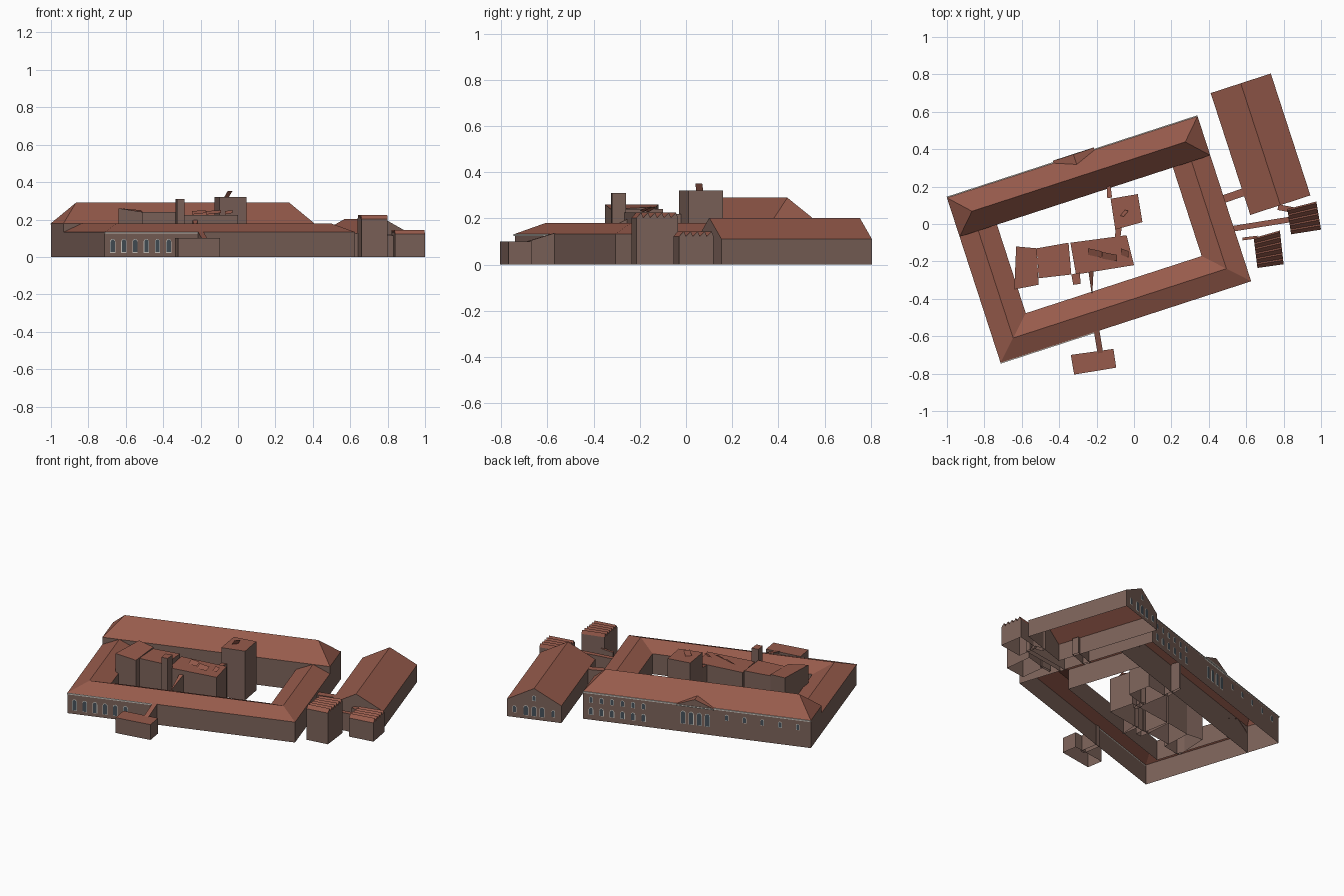
import bpy, bmesh, math
from mathutils import Vector

if "Cube" in bpy.data.objects:
    bpy.data.objects.remove(bpy.data.objects["Cube"])


def material(name, rgb):
    m = bpy.data.materials.new(name)
    m.diffuse_color = (*rgb, 1)
    m.use_nodes = True
    m.node_tree.nodes["Principled BSDF"].inputs["Base Color"].default_value = m.diffuse_color
    return m


WALL = material("brown wall", (0.20, 0.122, 0.10))
ROOF = material("red roof", (0.31, 0.105, 0.072))
TRIM = material("pale trim", (0.60, 0.57, 0.52))
GLASS = material("slate glass", (0.06, 0.08, 0.10))

# The main complex is turned 18 degrees; a runs east, b runs south
U, S = Vector((0.951, 0.309)), Vector((0.309, -0.951))


def frame(ox, oy):
    return lambda a, b: Vector((ox, oy)) + U * a + S * b


Q = frame(-1.0, 0.14)


def build(name, verts, faces, mats=(WALL, ROOF)):
    bm = bmesh.new()
    vs = [bm.verts.new(v) for v in verts]
    for f in faces:
        bm.faces.new([vs[i] for i in f])
    bmesh.ops.recalc_face_normals(bm, faces=bm.faces)
    bm.normal_update()
    # roof colour on every face that is not upright
    for f in bm.faces:
        f.material_index = 1 if len(mats) > 1 and abs(f.normal.z) > 0.2 else 0
    me = bpy.data.meshes.new(name)
    bm.to_mesh(me)
    bm.free()
    ob = bpy.data.objects.new(name, me)
    bpy.context.collection.objects.link(ob)
    for m in mats:
        me.materials.append(m)
    return ob


def block(name, pts, top, z0=0.0, mats=(WALL, ROOF)):
    """Open-bottomed block; top is one height or one per corner."""
    n = len(pts)
    tops = top if isinstance(top, (list, tuple)) else [top] * n
    verts = [(p[0], p[1], z0) for p in pts] + [(p[0], p[1], t) for p, t in zip(pts, tops)]
    faces = [(i, (i + 1) % n, (i + 1) % n + n, i + n) for i in range(n)]
    return build(name, verts, faces + [tuple(range(n, 2 * n))], mats)


def strip(name, p, q, width, za, zb, z0=0.0, end_width=None):
    """Straight corridor between two points."""
    p, q = Vector(p), Vector(q)
    side = Vector((p.y - q.y, q.x - p.x)).normalized()
    s0, s1 = side * width / 2, side * (end_width or width) / 2
    return block(name, [p + s0, p - s0, q - s1, q + s1], [za, za, zb, zb], z0)


def hipped(name, f, la, lb, inset, eave, ridge):
    c = [(0, 0), (la, 0), (la, lb), (0, lb)]
    verts = [(*f(*p), 0) for p in c] + [(*f(*p), eave) for p in c]
    verts += [(*f(inset, lb / 2), ridge), (*f(la - inset, lb / 2), ridge)]
    faces = [(i, (i + 1) % 4, (i + 1) % 4 + 4, i + 4) for i in range(4)]
    return build(name, verts, faces + [(4, 5, 9, 8), (6, 7, 8, 9), (5, 6, 9), (7, 4, 8)])


def sawtooth(name, pts, z, rise, teeth):
    """Block whose roof is a row of ridges; pts run NW, NE, SE, SW."""
    nw, ne, se, sw = [Vector(p) for p in pts]
    west, east = [(nw, 0)], [(ne, 0)]
    for i in range(teeth):
        for t, h in ((i / teeth, z), ((i + 0.3) / teeth, z + rise)):
            west.append((nw.lerp(sw, t), h))
            east.append((ne.lerp(se, t), h))
    west += [(sw, z), (sw, 0)]
    east += [(se, z), (se, 0)]
    n = len(west)
    verts = [(*p, h) for p, h in west + east]
    faces = [(i, i + 1, i + 1 + n, i + n) for i in range(n - 1)]
    return build(name, verts, faces + [tuple(range(n)), tuple(range(n, 2 * n))])


def windows(name, f, out, items):
    """Arched frames and panes lying on a wall; f maps distance to a point."""
    for part, grow, off, mat in (("frames", 0.003, 0.002, TRIM), ("panes", 0, 0.004, GLASS)):
        verts, faces = [], []
        for s, z, w, h in items:
            r = w / 2 + grow
            prof = [(-r, z - grow), (r, z - grow)]
            prof += [(r * math.cos(k * math.pi / 6), z + h - w / 2 + r * math.sin(k * math.pi / 6))
                     for k in range(7)]
            idx = list(range(len(verts), len(verts) + len(prof)))
            verts += [(*(f(s + x) + out * off), y) for x, y in prof]
            a, b, c = [Vector(verts[idx[k]]) for k in (0, 1, 2)]
            if (b - a).cross(c - b).dot(Vector((out.x, out.y, 0))) < 0:
                idx.reverse()
            faces.append(idx)
        me = bpy.data.meshes.new(name + "_" + part)
        me.from_pydata(verts, [], faces)
        me.materials.append(mat)
        bpy.context.collection.objects.link(bpy.data.objects.new(name + "_" + part, me))


# Tall north wing with hipped roof
hipped("north_wing", Q, 1.409, 0.219, 0.105, 0.18, 0.29)

# Lower west, south and east wings around the courtyard
rows = []
for d, zs in ((0, (0, 0.133)), (0.105, (0.18,)), (0.21, (0.133, 0))):
    path = [(d, 0.217), (d, 0.927 - d), (1.409 - d, 0.927 - d), (1.409 - d, 0.217)]
    rows += [[(*Q(*p), z) for p in path] for z in zs]
build("courtyard_wings", [v for r in rows for v in r],
      [(r * 4 + i, r * 4 + i + 1, r * 4 + i + 5, r * 4 + i + 4) for r in range(4) for i in range(3)])

# Gabled hall to the north-east, ridge running north to south
H = frame(0.41, 0.70)
hipped("gabled_hall", lambda a, b: H(b, a), 0.685, 0.338, 0, 0.112, 0.203)

# Small gable over the north front
dorm = [(0.60, -0.012, 0.18), (0.83, -0.012, 0.18), (0.715, -0.012, 0.225),
        (0.715, 0.045, 0.225), (0.60, 0.0, 0.18), (0.83, 0.0, 0.18)]
build("north_gable", [(*Q(a, b), z) for a, b, z in dorm],
      [(0, 1, 2), (0, 2, 3, 4), (1, 5, 3, 2), (0, 4, 5, 1)])


# Pale cornices
def cornice(name, f, s0, s1, d0, d1, z):
    block(name, [f(s0, d0), f(s1, d0), f(s1, d1), f(s0, d1)], z + 0.008, z, (TRIM,))


cornice("north_cornice", Q, 0, 1.409, -0.006, 0.0, 0.172)
cornice("gable_cornice", Q, 0.6, 0.83, -0.014, 0.0, 0.171)
cornice("south_cornice", Q, 0, 0.53, 0.927, 0.932, 0.125)

# Windows on the three decorated fronts
windows("south_window", lambda s: Q(s, 0.927), S,
        [(0.045 + 0.063 * i, 0.025, 0.024, 0.068) for i in range(6)])
north = [(0.64 + 0.05 * i, 0.055, 0.026, 0.08) for i in range(4)]
for i in range(6):
    north += [(1.36 - 0.065 * i, 0.035, 0.022, 0.045), (1.36 - 0.065 * i, 0.115, 0.018, 0.035)]
for i in range(5):
    north += [(0.08 + 0.11 * i, 0.11, 0.018, 0.035)]
windows("north_window", lambda s: Q(s, 0), -S, north)
windows("hall_window", lambda s: H(s, 0), -S,
        [(0.119 + 0.05 * i, 0.025, 0.026, 0.06) for i in range(3)]
        + [(0.05, 0.035, 0.018, 0.04), (0.29, 0.035, 0.018, 0.04), (0.169, 0.125, 0.02, 0.03)])

# Buildings inside the courtyard
block("courtyard_west_block", [(-0.63, -0.12), (-0.52, -0.13), (-0.51, -0.325), (-0.64, -0.35)],
      [0.26, 0.25, 0.24, 0.26])
block("courtyard_middle_block", [(-0.52, -0.13), (-0.35, -0.10), (-0.335, -0.27), (-0.51, -0.29)], 0.24)
block("courtyard_east_block", [(-0.34, -0.10), (-0.04, -0.06), (0.0, -0.22), (-0.31, -0.27)], 0.225)
block("chimney", [(-0.335, -0.27), (-0.29, -0.26), (-0.285, -0.32), (-0.325, -0.325)], 0.31)
block("courtyard_tower", [(-0.125, 0.135), (0.02, 0.16), (0.045, 0.01), (-0.10, -0.03)], 0.32)
strip("tower_link", (-0.08, -0.01), (-0.09, -0.09), 0.03, 0.22, 0.22)
strip("north_spur", (-0.13, 0.14), (-0.14, 0.26), 0.026, 0.2, 0.18, 0, 0.014)
strip("south_spur", (-0.23, -0.25), (-0.225, -0.37), 0.028, 0.2, 0.14, 0, 0.004)

# Tilted roof hatches
build("tower_hatch", [(-0.075, 0.045, 0.318), (-0.05, 0.075, 0.318), (-0.03, 0.07, 0.352), (-0.055, 0.04, 0.352)],
      [(0, 1, 2, 3)])
for i, (x, y, s) in enumerate(((-0.21, -0.15, 0.07), (-0.13, -0.17, 0.08), (-0.05, -0.15, 0.04))):
    build(f"roof_hatch_{i + 1}", [(x - s / 2, y - 0.015, 0.227), (x + s / 2, y - 0.03, 0.235),
                                  (x + s / 2, y + 0.005, 0.25), (x - s / 2, y + 0.02, 0.245)], [(0, 1, 2, 3)])

# Two ribbed-roof towers on the east and their corridors
sawtooth("east_tower", [(0.64, -0.075), (0.78, -0.035), (0.80, -0.215), (0.66, -0.235)], 0.203, 0.022, 6)
sawtooth("far_east_tower", [(0.82, 0.08), (0.975, 0.12), (1.0, -0.03), (0.84, -0.055)], 0.122, 0.022, 5)
strip("east_corridor", (0.53, -0.025), (0.84, 0.025), 0.03, 0.115, 0.115)
strip("hall_corridor", (0.47, 0.13), (0.60, 0.175), 0.042, 0.115, 0.11)
strip("tower_spur", (0.58, -0.08), (0.66, -0.07), 0.015, 0.12, 0.13)
strip("hall_spur", (0.77, 0.09), (0.85, 0.075), 0.03, 0.12, 0.12)

# South pavilion and its sloping corridor
block("south_pavilion", [(-0.338, -0.70), (-0.11, -0.668), (-0.095, -0.768), (-0.32, -0.805)], 0.10)
strip("south_corridor", (-0.20, -0.57), (-0.18, -0.69), 0.03, 0.137, 0.10)
